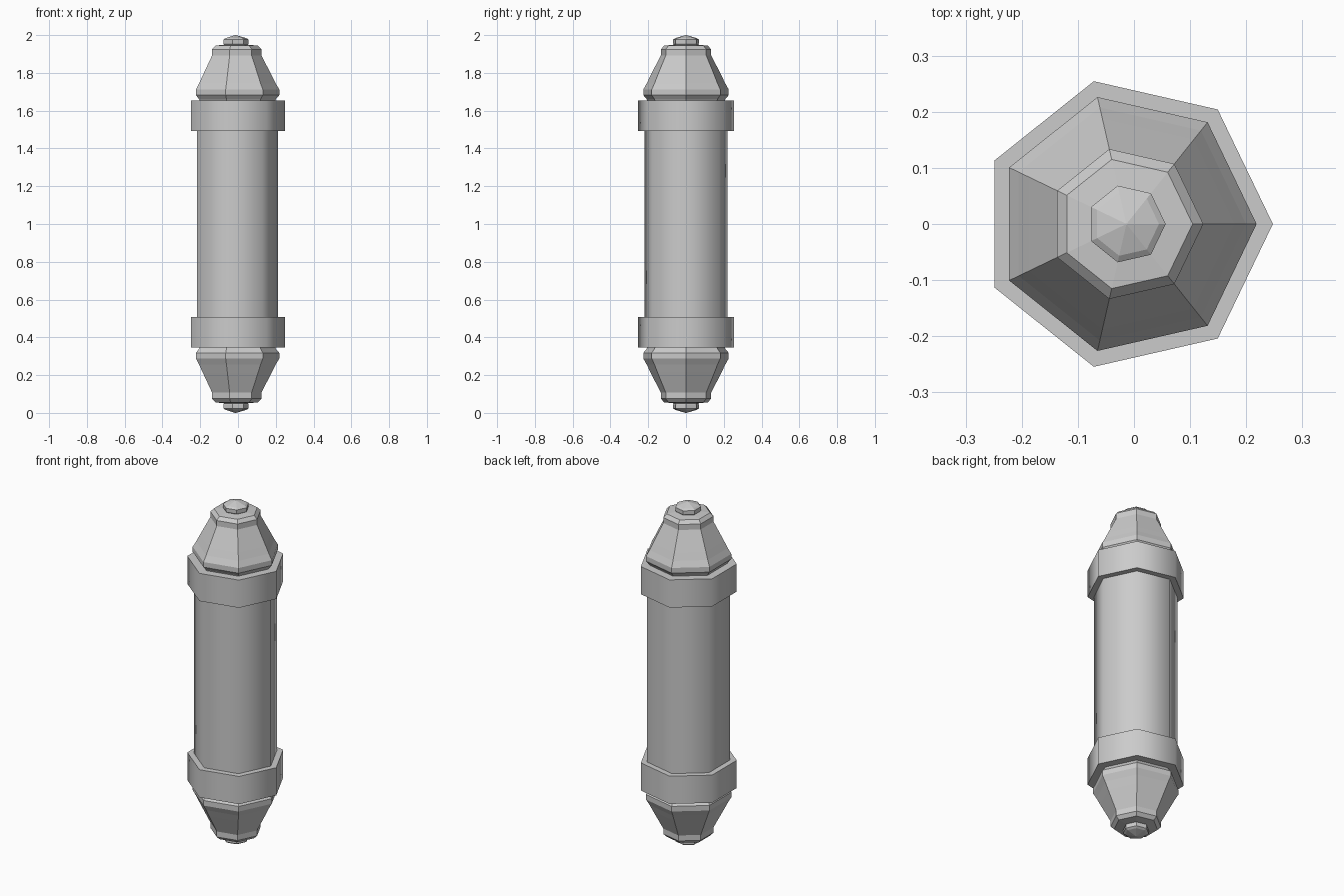
import bpy, bmesh, math

if "Cube" in bpy.data.objects:
    bpy.data.objects.remove(bpy.data.objects["Cube"])

SIDES = 7
CX = -0.0135  # heptagon centre so that the bounding box is centred


def lathe(name, profile, flip=False, smooth=False):
    """Revolve (radius, z) points into a seven-sided closed solid."""
    bm = bmesh.new()
    rings = []
    for r, z in profile:
        z = 2 - z if flip else z
        rings.append([bm.verts.new((CX + r * math.cos(2 * math.pi * i / SIDES),
                                    r * math.sin(2 * math.pi * i / SIDES), z))
                      for i in range(SIDES)])
    for a, b in zip(rings, rings[1:]):
        for i in range(SIDES):
            j = (i + 1) % SIDES
            bm.faces.new((a[i], a[j], b[j], b[i]))
    bm.faces.new(rings[0])
    bm.faces.new(rings[-1])
    bmesh.ops.remove_doubles(bm, verts=bm.verts, dist=1e-5)
    bmesh.ops.recalc_face_normals(bm, faces=bm.faces)
    mesh = bpy.data.meshes.new(name)
    bm.to_mesh(mesh)
    bm.free()
    obj = bpy.data.objects.new(name, mesh)
    bpy.context.collection.objects.link(obj)
    if smooth:
        bpy.ops.object.select_all(action='DESELECT')
        obj.select_set(True)
        bpy.context.view_layer.objects.active = obj
        bpy.ops.object.shade_smooth_by_angle(angle=math.radians(60))
    return obj


cap = [(0.205, 1.64), (0.213, 1.66), (0.232, 1.682), (0.232, 1.712),
       (0.213, 1.745), (0.193, 1.785), (0.137, 1.893)]
cap_ring = [(0.125, 1.88), (0.137, 1.893), (0.137, 1.925), (0.118, 1.944), (0.06, 1.95)]
knob = [(0.06, 1.94), (0.07, 1.956), (0.07, 1.976), (0.058, 1.984), (0.002, 2.0)]
collar = [(0.261, 1.493), (0.261, 1.655)]

# Central tube
lathe("tube", [(0.226, 0.42), (0.226, 1.58)], smooth=True)

# Collar, domed cap and knob at each end
for end, flip in (("top", False), ("bottom", True)):
    lathe(end + "_collar", collar, flip, smooth=True)
    lathe(end + "_cap", cap + cap_ring[2:], flip)
    lathe(end + "_knob", knob, flip)
